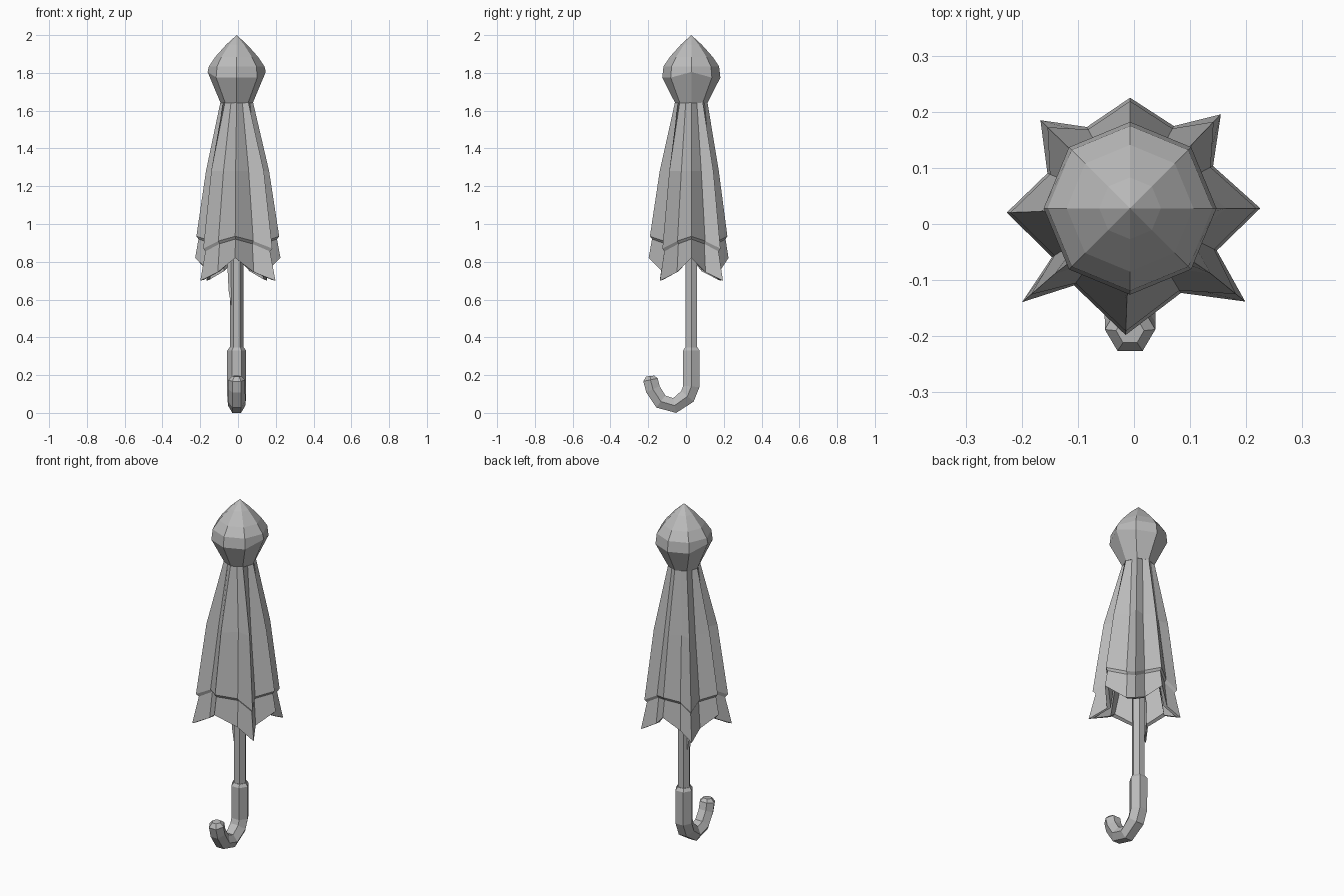
import bpy, bmesh
from math import sin, cos, pi, radians, atan2
from mathutils import Vector

cube = bpy.data.objects.get("Cube")
if cube:
    bpy.data.objects.remove(cube)

AX, AY = -0.007, 0.028   # axis of the umbrella

grey = bpy.data.materials.new("plain_grey")
grey.use_nodes = True
colour = (0.5, 0.5, 0.5, 1)
grey.diffuse_color = colour
grey.node_tree.nodes["Principled BSDF"].inputs["Base Color"].default_value = colour


def loft(name, rings):
    """Skin a list of equal-length point rings and cap both ends."""
    bm = bmesh.new()
    loops = [[bm.verts.new(p) for p in ring] for ring in rings]
    for a, b in zip(loops, loops[1:]):
        for i in range(len(a)):
            j = (i + 1) % len(a)
            bm.faces.new((a[i], a[j], b[j], b[i]))
    bm.faces.new(loops[0])
    bm.faces.new(loops[-1])
    bmesh.ops.remove_doubles(bm, verts=bm.verts, dist=0.0005)
    bmesh.ops.recalc_face_normals(bm, faces=bm.faces)
    mesh = bpy.data.meshes.new(name)
    bm.to_mesh(mesh)
    bm.free()
    mesh.materials.append(grey)
    bpy.context.collection.objects.link(bpy.data.objects.new(name, mesh))


def polar(angle, r, z):
    return Vector((AX + r * cos(angle), AY + r * sin(angle), z))


# Faceted top cap, its widest ring raised at the two sides
cap_rings = []
for r, z, lift in [(0, 2, 0), (0.055, 1.95, 0), (0.113, 1.885, 0), (0.147, 1.835, 0),
                   (0.154, 1.775, 0.03), (0.085, 1.64, 0)]:
    cap_rings.append([polar(k * pi / 4, r, z + lift * (k % 4 == 0)) for k in range(8)])
loft("top_cap", cap_rings)

# Pleated canopy: eight ridges (angle, reach) alternating with valleys
ridges = [(0, .232), (46, .233), (90, .197), (135.5, .224),
          (182, .22), (221, .255), (268, .226), (321, .264)]
valleys = [(27, .166), (62, .166), (118, .164), (157, .16),
           (212, .164), (234, .17), (301, .176), (334, .172)]
pleats = [p for pair in zip(ridges, valleys) for p in pair]


def kind(i):
    """0 = straight ridge, 1 = diagonal ridge, 2 = valley"""
    return 2 if i % 2 else (i // 2) % 2


# Each level gives (reach factor, height) for the three kinds of fold
levels = [
    [(.74, 1.28), (.70, 1.28), (.70, 1.28)],
    [(.97, .935), (.92, .87), (.97, .91)],      # upper hem
    [(.92, .92), (.86, .855), (.91, .895)],     # step under the hem
    [(1.0, .82), (1.0, .70), (1.0, .745)],      # lower hem
    [(.90, .825), (.90, .705), (.88, .75)],     # inside edge
    [(.62, 1.0), (.58, 1.0), (.68, 1.0)],       # hollow underside
]
neck = [polar(i * pi / 8, .083 if i % 2 == 0 else .074, 1.66) for i in range(16)]
crown = [polar(i * pi / 8, .03, 1.35) for i in range(16)]
canopy_rings = [neck]
for level in levels:
    ring = []
    for i, (deg, reach) in enumerate(pleats):
        f, z = level[kind(i)]
        ring.append(polar(radians(deg), reach * f, z))
    canopy_rings.append(ring)
loft("canopy", canopy_rings + [crown])


def hexagon(y, z, r, tilt):
    """Six-sided section across a path in the side plane."""
    side = Vector((0, cos(tilt), sin(tilt)))
    return [Vector((AX + r * cos(k * pi / 3), y, z)) + side * r * sin(k * pi / 3)
            for k in range(6)]


# Straight shaft
loft("shaft", [hexagon(AY, z, r, 0) for z, r in [(.3, .035), (1.4, .037)]])

# Small loose strap end beside the shaft, tapering downwards
strap_rings = []
for x, w, z in [(-.028, .002, .57), (-.03, .013, .65), (-.035, .016, .82)]:
    strap_rings.append([Vector((AX + x + sx * w, AY + sy * .012, z))
                        for sx, sy in [(-1, -1), (1, -1), (1, 1), (-1, 1)]])
loft("strap_end", strap_rings)

# Hooked handle swept along its path, with bevelled ends
path = [(AY, .347, .038), (AY, .33, .05), (AY, .14, .05), (.008, .088, .05),
        (-.06, .039, .046), (-.133, .06, .046), (-.175, .125, .045),
        (-.188, .175, .045), (-.19, .195, .025)]
handle_rings = []
for i, (y, z, r) in enumerate(path):
    y0, z0, _ = path[max(i - 1, 0)]
    y1, z1, _ = path[min(i + 1, len(path) - 1)]
    tilt = atan2(z1 - z0, y1 - y0) + pi / 2
    handle_rings.append(hexagon(y, z, r, tilt))
loft("handle", handle_rings)
